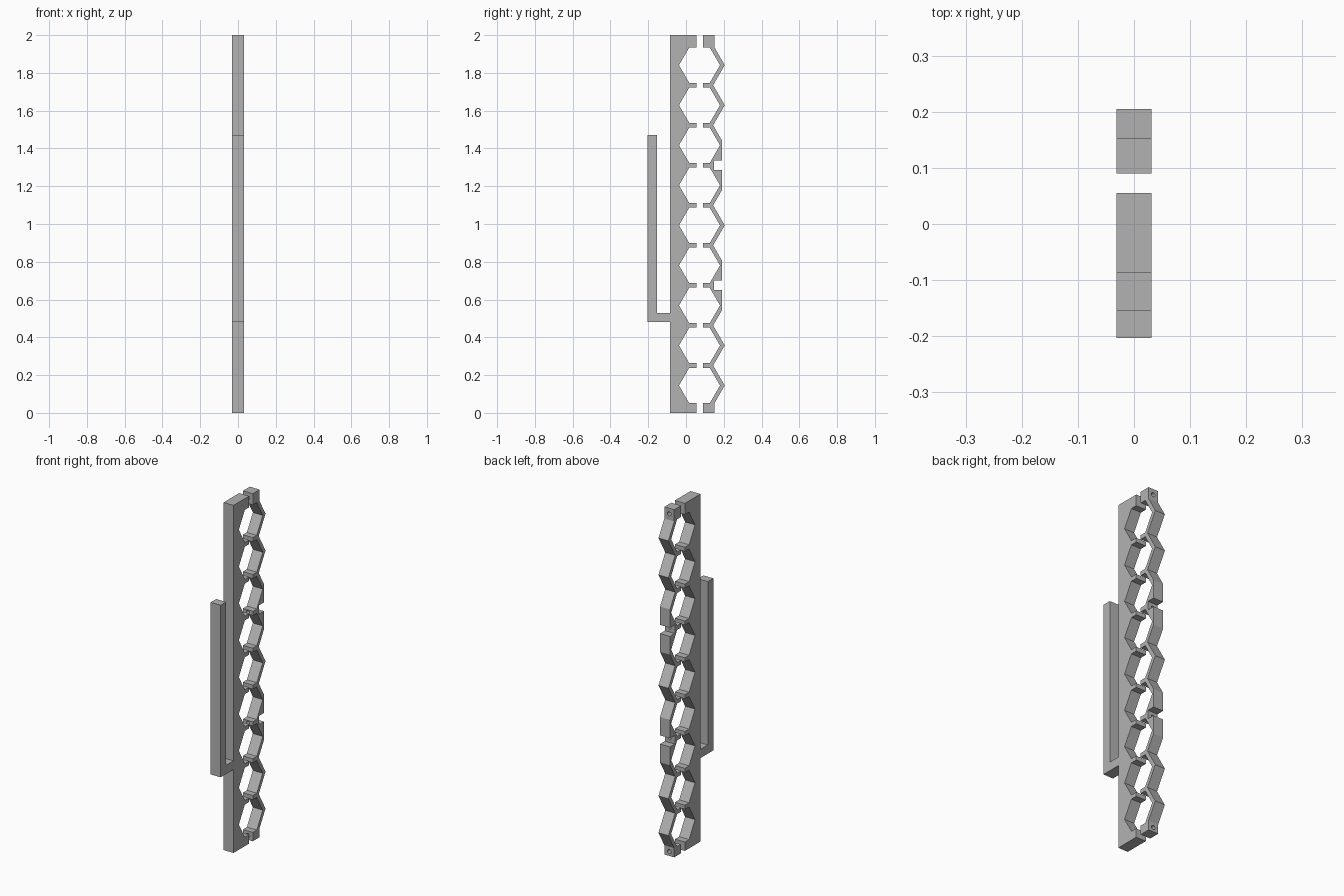
import bpy, bmesh, math
from mathutils import Matrix

cube = bpy.data.objects.get("Cube")
if cube:
    bpy.data.objects.remove(cube)

HALF_W = 0.0315            # half thickness along x
COUNT, FIRST, PITCH = 9, 0.145, 0.212
MID_Y, R = 0.0715, 0.1085  # hexagon centre and radius
H = R * math.sqrt(3) / 2   # hexagon half height
TIP, CUT_Y, NOTCH_Y = 0.205, 0.191, 0.147
END_Y = 0.152
SLOPE = math.sqrt(3)
centres = [FIRST + PITCH * k for k in range(COUNT)]
notches = (2, 5)           # a notch sits above each of these cells

grey = bpy.data.materials.new("grey")
grey.use_nodes = True
grey.diffuse_color = (0.45, 0.45, 0.45, 1)
grey.node_tree.nodes["Principled BSDF"].inputs["Base Color"].default_value = (0.45, 0.45, 0.45, 1)


def plate(name, outline):
    """Extrude a (y, z) outline across the full thickness."""
    bm = bmesh.new()
    face = bm.faces.new([bm.verts.new((-HALF_W, y, z)) for y, z in outline])
    ext = bmesh.ops.extrude_face_region(bm, geom=[face])["geom"]
    bmesh.ops.translate(bm, vec=(2 * HALF_W, 0, 0),
                        verts=[v for v in ext if isinstance(v, bmesh.types.BMVert)])
    bmesh.ops.recalc_face_normals(bm, faces=bm.faces)
    mesh = bpy.data.meshes.new(name)
    bm.to_mesh(mesh)
    bm.free()
    mesh.materials.append(grey)
    obj = bpy.data.objects.new(name, mesh)
    bpy.context.collection.objects.link(obj)
    return obj


def hex_edge(gap_y, side):
    """Toothed edge from bottom to top; side is -1 for front, 1 for back."""
    pts = [(gap_y, 0)]
    for c in centres:
        pts += [(gap_y, c - H), (MID_Y + side * R / 2, c - H), (MID_Y + side * R, c),
                (MID_Y + side * R / 2, c + H), (gap_y, c + H)]
    return pts + [(gap_y, 2)]


# Front rail with toothed rear edge and the upright clip on its front
body = [(-0.086, 2), (-0.086, 0.53), (-0.153, 0.53), (-0.153, 1.47),
        (-0.203, 1.47), (-0.203, 0.48), (-0.086, 0.48), (-0.086, 0)]
plate("front_rail_with_clip", hex_edge(0.055, -1) + body)

# Back rail: zigzag outer wall, flattened beside the two notches
outer = [(END_Y, 0), (END_Y, centres[0] - (TIP - END_Y) * SLOPE)]
flat = (TIP - CUT_Y) * SLOPE
for k, c in enumerate(centres):
    valley = c + PITCH / 2
    if k in notches:
        outer += [(CUT_Y, c - flat), (CUT_Y, valley - 0.025), (NOTCH_Y, valley - 0.025),
                  (NOTCH_Y, valley + 0.025), (CUT_Y, valley + 0.025)]
    elif k - 1 in notches:
        outer += [(CUT_Y, c + flat), (TIP - PITCH / 2 / SLOPE, valley)]
    else:
        outer.append((TIP, c))
        if k < COUNT - 1:
            outer.append((TIP - PITCH / 2 / SLOPE, valley))
outer += [(END_Y, centres[-1] + (TIP - END_Y) * SLOPE), (END_Y, 2)]
back = plate("back_rail", hex_edge(0.09, 1) + outer[::-1])

# Screw holes through the end blocks and notches
holes = [(0.025, 0.012), (1.968, 0.012)]
holes += [(centres[k] + PITCH / 2, 0.009) for k in notches]
bm = bmesh.new()
for z, r in holes:
    bmesh.ops.create_cone(bm, cap_ends=True, segments=24, radius1=r, radius2=r, depth=0.2,
                          matrix=Matrix.Translation((0, 0.13, z)) @ Matrix.Rotation(math.pi / 2, 4, 'X'))
mesh = bpy.data.meshes.new("hole_cutter")
bm.to_mesh(mesh)
bm.free()
mesh.materials.append(grey)
cutter = bpy.data.objects.new("hole_cutter", mesh)
cutter.hide_render = True
bpy.context.collection.objects.link(cutter)
mod = back.modifiers.new("screw_holes", 'BOOLEAN')
mod.operation, mod.solver, mod.object = 'DIFFERENCE', 'EXACT', cutter
bpy.context.view_layer.objects.active = back
bpy.ops.object.modifier_apply(modifier=mod.name)
bpy.data.objects.remove(cutter)
